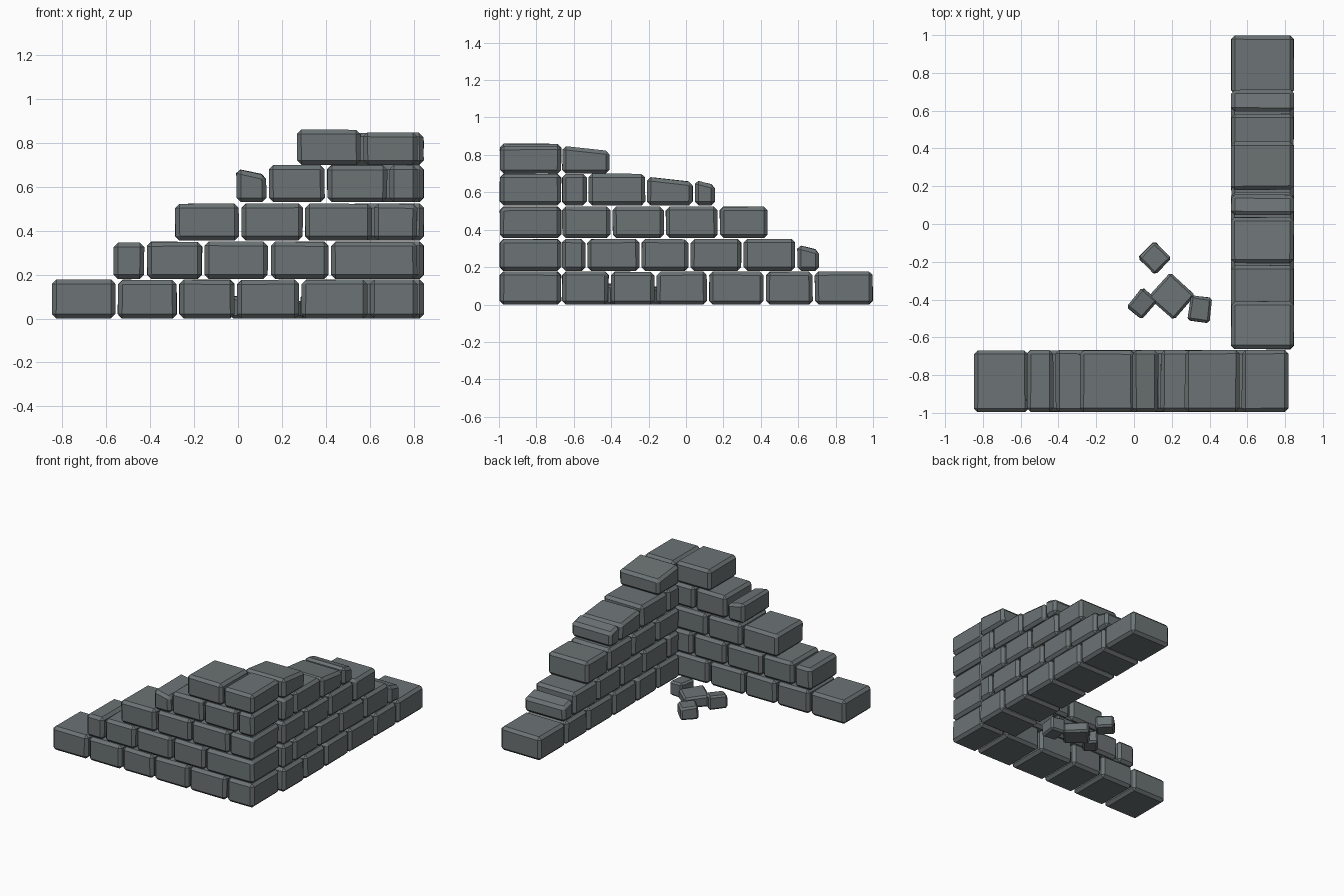
import bpy, bmesh, math, random
from mathutils import Matrix, Vector

random.seed(4)
if "Cube" in bpy.data.objects:
    bpy.data.objects.remove(bpy.data.objects["Cube"], do_unlink=True)

stone = bpy.data.materials.new("grey_stone")
stone.use_nodes = True
STONE_COLOUR = (0.15, 0.172, 0.176, 1)
stone.diffuse_color = STONE_COLOUR
bsdf = stone.node_tree.nodes["Principled BSDF"]
bsdf.inputs["Base Color"].default_value = STONE_COLOUR
bsdf.inputs["Roughness"].default_value = 0.9


def block(name, low, high, axis=0, drop=0.0, chamfer=0.02, turn=0.0, wobble=0.004):
    """Chamfered stone; its top falls by drop toward the far end of the axis (sign gives direction)."""
    low, high = Vector(low), Vector(high)
    centre, size = (low + high) / 2, high - low
    bm = bmesh.new()
    bmesh.ops.create_cube(bm, size=1)
    for v in bm.verts:
        falls = v.co.z > 0 and v.co[axis] * drop > 0
        v.co = Vector([c * s for c, s in zip(v.co, size)])
        if falls:
            v.co.z -= abs(drop)
        # small inward irregularity of the hewn corners
        for i in range(2):
            v.co[i] -= math.copysign(random.uniform(0, wobble), v.co[i])
        if v.co.z > 0:
            v.co.z -= random.uniform(0, wobble)
    bmesh.ops.rotate(bm, verts=bm.verts, matrix=Matrix.Rotation(math.radians(turn), 3, "Z"))
    mesh = bpy.data.meshes.new(name)
    bm.to_mesh(mesh)
    bm.free()
    mesh.materials.append(stone)
    ob = bpy.data.objects.new(name, mesh)
    ob.location = centre
    bpy.context.collection.objects.link(ob)
    bevel = ob.modifiers.new("chamfer", "BEVEL")
    bevel.width = chamfer
    bevel.segments = 1
    bevel.limit_method = "NONE"
    return ob


GAP = 0.004
courses = [(0, 0.178), (0.18, 0.352), (0.355, 0.525), (0.53, 0.7), (0.7, 0.862)]

# Joints along each course: front wall by x, side wall by y
front_joints = [
    [-0.853, -0.553, -0.273, -0.01, 0.283, 0.595, 0.822],
    [-0.573, -0.42, -0.158, 0.143, 0.418, 0.822],
    [-0.292, 0.01, 0.3, 0.615, 0.822],
    [-0.013, 0.135, 0.4, 0.685, 0.822],
    [0.262, 0.565, 0.822],
]
side_joints = [
    [-0.668, -0.408, -0.163, 0.118, 0.422, 0.683, 1.004],
    [-0.668, -0.533, -0.243, 0.018, 0.302, 0.59, 0.717],
    [-0.668, -0.398, -0.113, 0.175, 0.442],
    [-0.668, -0.525, -0.213, 0.042, 0.162],
    [-0.668, -0.402],
]
# Worn stones: (course, index): (lowered top, slope drop)
front_worn = {(1, 0): (0.005, 0), (3, 0): (0.015, 0.03), (4, 1): (0.012, 0)}
side_worn = {(1, 5): (0.03, 0.03), (3, 2): (0.015, 0.028),
             (3, 3): (0.033, 0.028), (4, 0): (0.01, 0.03)}

for c, (z0, z1) in enumerate(courses):
    for i, (a, b) in enumerate(zip(front_joints[c], front_joints[c][1:])):
        lower, drop = front_worn.get((c, i), (0, 0))
        block(f"front_wall_course_{c + 1}_stone_{i + 1}",
              (a + GAP, -0.997, z0), (b - GAP, -0.666, z1 - lower), 0, drop)
    for i, (a, b) in enumerate(zip(side_joints[c], side_joints[c][1:])):
        lower, drop = side_worn.get((c, i), (0, 0))
        block(f"side_wall_course_{c + 1}_stone_{i + 1}",
              (0.512, a + GAP, z0), (0.848, b - GAP, z1 - lower), 1, drop)

# Fallen rubble inside the corner: x, y, width, depth, height, turn
rubble = [(0.11, -0.18, 0.13, 0.135, 0.1, 46),
          (0.2, -0.383, 0.18, 0.185, 0.09, 48),
          (0.043, -0.422, 0.115, 0.14, 0.105, -40),
          (0.35, -0.45, 0.12, 0.14, 0.115, -8)]
for i, (x, y, w, d, h, turn) in enumerate(rubble):
    block(f"rubble_{i + 1}", (x - w / 2, y - d / 2, 0), (x + w / 2, y + d / 2, h),
          0, 0.01, 0.013, turn, 0.006)
